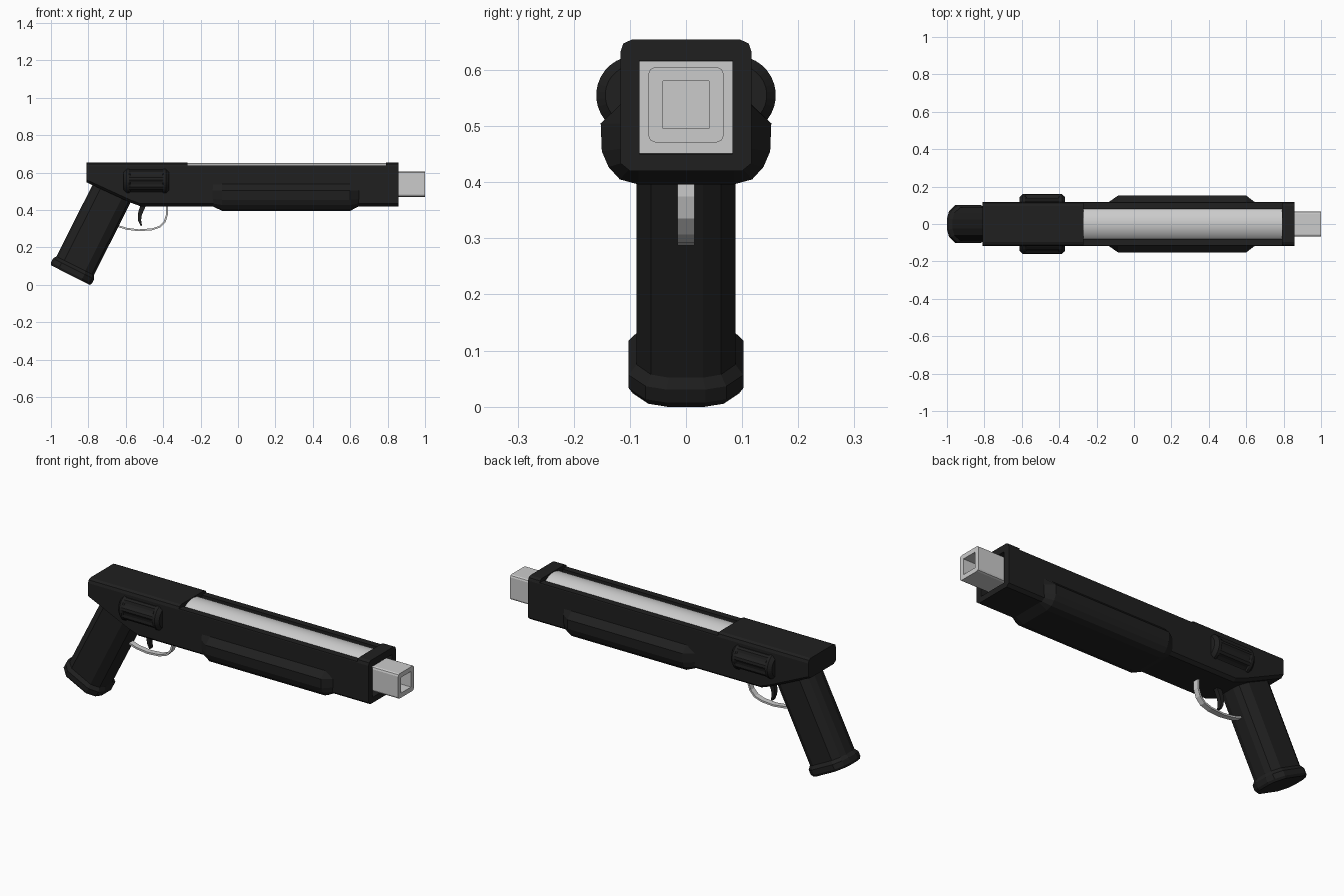
import bpy, bmesh, math
from mathutils import Vector

if "Cube" in bpy.data.objects:
    bpy.data.objects.remove(bpy.data.objects["Cube"])


def material(name, v):
    m = bpy.data.materials.new(name)
    m.diffuse_color = (v, v, v, 1)
    m.use_nodes = True
    m.node_tree.nodes["Principled BSDF"].inputs["Base Color"].default_value = m.diffuse_color
    return m


DARK = material("black polymer", 0.014)
LIGHT = material("pale steel", 0.6)


def finish(name, bm, mat, smooth=None):
    bmesh.ops.recalc_face_normals(bm, faces=bm.faces)
    me = bpy.data.meshes.new(name)
    bm.to_mesh(me)
    bm.free()
    ob = bpy.data.objects.new(name, me)
    bpy.context.collection.objects.link(ob)
    me.materials.append(mat)
    if smooth:
        bpy.ops.object.select_all(action='DESELECT')
        bpy.context.view_layer.objects.active = ob
        ob.select_set(True)
        bpy.ops.object.shade_smooth_by_angle(angle=math.radians(smooth))
    return ob


def loft(name, rings, mat, smooth=None, closed=False):
    """Skin a list of equal-length rings; cap the ends unless closed."""
    bm = bmesh.new()
    vr = [[bm.verts.new(p) for p in r] for r in rings]
    n = len(vr[0])
    pairs = list(zip(vr, vr[1:] + vr[:1])) if closed else list(zip(vr, vr[1:]))
    for a, b in pairs:
        for i in range(n):
            j = (i + 1) % n
            bm.faces.new((a[i], a[j], b[j], b[i]))
    if not closed:
        bm.faces.new(vr[0])
        bm.faces.new(vr[-1])
    return finish(name, bm, mat, smooth)


def mirrored(half):
    return half + [(-y, z) for y, z in reversed(half)]


def at_x(x, section):
    return [(x, y, z) for y, z in section]


def box(x0, x1, y, z0, z1):
    sec = [(-y, z0), (y, z0), (y, z1), (-y, z1)]
    return [at_x(x0, sec), at_x(x1, sec)]


def circle(r, n, cy, cz):
    return [(cy + r * math.cos(2 * math.pi * (i + .5) / n),
             cz + r * math.sin(2 * math.pi * (i + .5) / n)) for i in range(n)]


# receiver: rounded top, chamfered bottom, sloping rear underside
def body_ring(x, bottom):
    return at_x(x, mirrored([(.1, bottom), (.117, bottom + .014), (.117, .632),
                             (.112, .647), (.097, .654)]))


body = loft("receiver", [body_ring(-.81, .548), body_ring(-.575, .44),
                         body_ring(-.52, .42), body_ring(.858, .42)], DARK)

# cut the barrel slot, lower its rims and open the muzzle socket
for i, rings in enumerate([box(-.27, .79, .08, .59, .7),
                           box(-.27, .79, .2, .637, .72),
                           box(.80, .9, .083, .45, .617)]):
    cutter = loft("cutter_%d" % i, rings, DARK)
    cutter.hide_render = True
    mod = body.modifiers.new("cut", 'BOOLEAN')
    mod.operation = 'DIFFERENCE'
    mod.solver = 'EXACT'
    mod.object = cutter
    bpy.context.view_layer.objects.active = body
    bpy.ops.object.modifier_apply(modifier=mod.name)
    bpy.data.objects.remove(cutter)

# barrel, socket floor and hollow square muzzle
loft("barrel", [at_x(-.29, circle(.111, 40, 0, .54)),
                at_x(.795, circle(.111, 40, 0, .54))], LIGHT, 30)
loft("socket_floor", box(.798, .806, .083, .451, .616), LIGHT)


def rounded_square(h, r):
    pts = []
    for k in range(4):
        a0 = k * math.pi / 2
        cx, cz = [(1, 1), (-1, 1), (-1, -1), (1, -1)][k]
        for s in range(3):
            a = a0 + s * math.pi / 4
            pts.append((cx * (h - r) + r * math.cos(a), .538 + cz * (h - r) + r * math.sin(a)))
    return pts


outer, inner = rounded_square(.067, .012), rounded_square(.042, .001)
loft("muzzle", [at_x(.80, outer), at_x(1.0, outer), at_x(1.0, inner), at_x(.83, inner)], LIGHT)

# fore grip: bulged shell wrapped round the lower body
wide = mirrored([(.085, .396), (.118, .405), (.138, .427), (.15, .455), (.152, .505), (.112, .543)])
slim = mirrored([(.085, .422), (.1, .424), (.112, .435), (.114, .46), (.114, .505), (.112, .541)])
loft("fore_grip", [at_x(-.14, slim), at_x(-.085, wide), at_x(.6, wide), at_x(.65, slim)], DARK)


# fluted side drums with chamfered ends
def flute(r_out, r_in):
    return [(r_out if i % 4 < 2 else r_in) for i in range(32)]


for side, label in ((-1, "right"), (1, "left")):
    rings = []
    for x, ro, ri in [(-.612, .054, .054), (-.595, .07, .07), (-.582, .07, .07), (-.576, .07, .063),
                      (-.404, .07, .063), (-.398, .07, .07), (-.385, .07, .07), (-.368, .054, .054)]:
        rings.append([(x, side * (.09 + r * math.cos(math.tau * (i + .5) / 32)),
                       .555 + r * math.sin(math.tau * (i + .5) / 32))
                      for i, r in enumerate(flute(ro, ri))])
    loft(label + "_drum", rings, DARK)

# raked pistol grip and its flared butt
AXIS = Vector((-.45, 0, -.893))
ACROSS = Vector((.893, 0, -.45))
TOP = Vector((-.677, 0, .486))
half = [(.112, .03), (.1, .062), (.06, .088), (-.065, .088), (-.1, .06), (-.112, .025)]
outline = half + [(a, -b) for a, b in reversed(half)]


def grip_ring(t, sa, sb):
    return [TOP + AXIS * t + ACROSS * (a * sa) + Vector((0, b * sb, 0)) for a, b in outline]


loft("pistol_grip", [grip_ring(-.03, 1, 1), grip_ring(.45, 1, 1)], DARK)
loft("grip_butt", [grip_ring(.43, 1, 1), grip_ring(.448, 1.1, 1.16),
                   grip_ring(.474, 1.1, 1.16), grip_ring(.486, 1.04, 1.08)], DARK)


# trigger parts: flat strips swept along a side-view path
def strip(name, path, mat, y):
    rings = []
    for i, (x, z, w) in enumerate(path):
        a, b = path[max(i - 1, 0)], path[min(i + 1, len(path) - 1)]
        d = Vector((b[0] - a[0], b[1] - a[1])).normalized()
        nx, nz = -d.y * w, d.x * w
        rings.append([(x + nx, -y, z + nz), (x + nx, y, z + nz),
                      (x - nx, y, z - nz), (x - nx, -y, z - nz)])
    loft(name, rings, mat)


strip("trigger_guard", [(x, z, .005) for x, z in
                        [(-.379, .435), (-.38, .375), (-.392, .338), (-.418, .311), (-.46, .297),
                         (-.53, .292), (-.595, .3), (-.66, .32)]], LIGHT, .015)
strip("trigger", [(-.5, .44, .014), (-.515, .405, .013), (-.525, .375, .011),
                  (-.526, .345, .008), (-.517, .316, .004)], DARK, .012)
